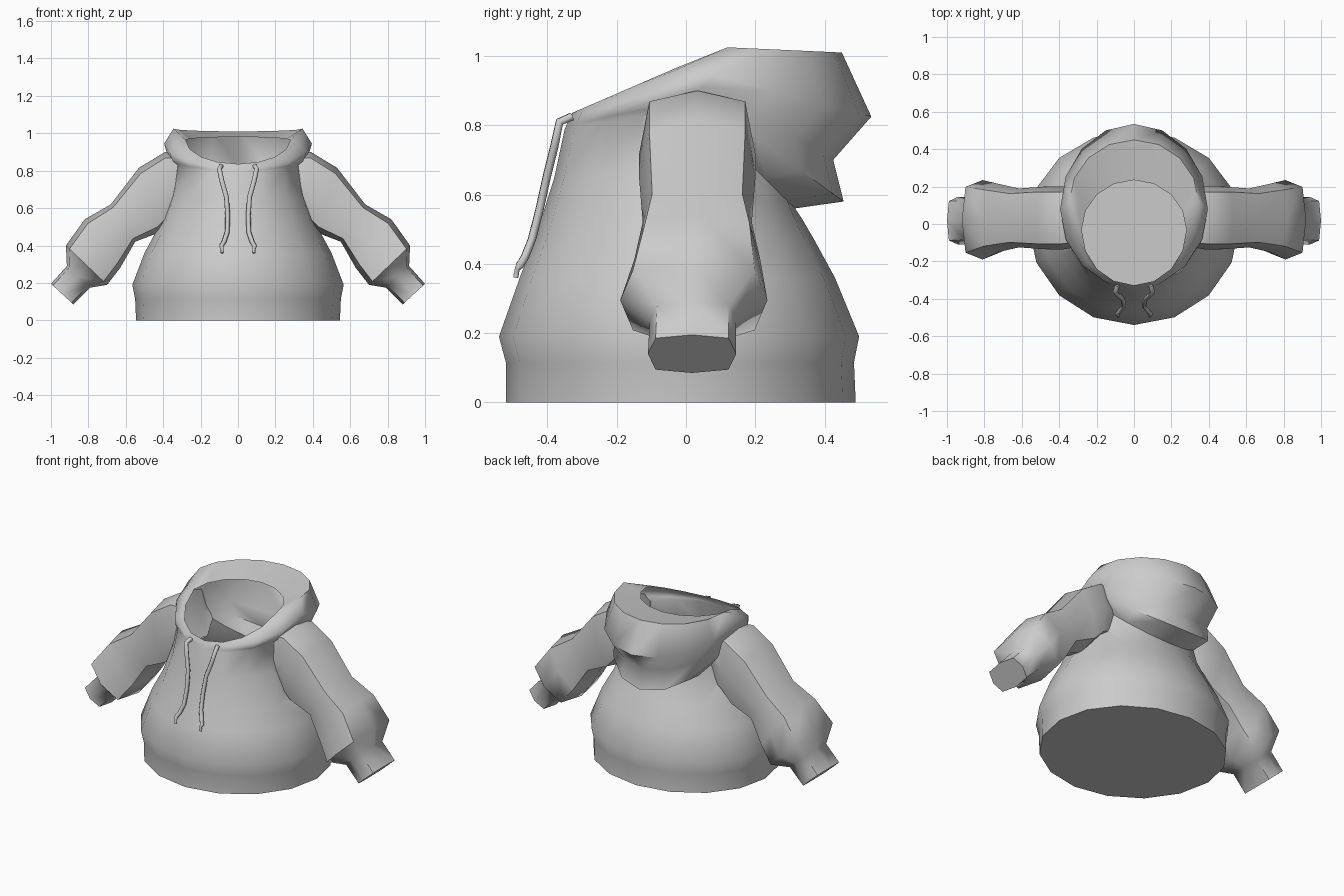
import bpy, bmesh, math
from mathutils import Vector

if "Cube" in bpy.data.objects:
    bpy.data.objects.remove(bpy.data.objects["Cube"])

fabric = bpy.data.materials.new("grey fabric")
fabric.diffuse_color = (0.6, 0.6, 0.6, 1)
fabric.use_nodes = True
fabric.node_tree.nodes["Principled BSDF"].inputs["Base Color"].default_value = fabric.diffuse_color


def loft(name, rings, end_point=None):
    """Skin a list of closed rings; the far end is a flat cap or a fan."""
    bm = bmesh.new()
    rows = [[bm.verts.new(p) for p in ring] for ring in rings]
    n = len(rows[0])
    for a, b in zip(rows, rows[1:]):
        for i in range(n):
            j = (i + 1) % n
            bm.faces.new((a[i], a[j], b[j], b[i]))
    bm.faces.new(rows[0][::-1])
    if end_point is None:
        bm.faces.new(rows[-1])
    else:
        tip = bm.verts.new(end_point)
        for i in range(n):
            bm.faces.new((rows[-1][i], rows[-1][(i + 1) % n], tip))
    bmesh.ops.recalc_face_normals(bm, faces=bm.faces)
    mesh = bpy.data.meshes.new(name)
    bm.to_mesh(mesh)
    bm.free()
    obj = bpy.data.objects.new(name, mesh)
    bpy.context.collection.objects.link(obj)
    mesh.materials.append(fabric)
    return obj


def body_ring(w, yf, ys, yb, zf, zs, zb, n=16):
    """Ring set by its half width and its front, side and back points."""
    pts = []
    for i in range(n):
        t = 2 * math.pi * i / n
        c = math.cos(t)
        y, z = (yf, zf) if c > 0 else (yb, zb)
        pts.append((w * math.sin(t), ys + (y - ys) * abs(c), zs + (z - zs) * abs(c)))
    return pts


def sleeve_ring(upper, lower, y0, y1, side, n=8):
    """Rounded box section between an upper and a lower point."""
    up, lo = Vector((upper[0], 0, upper[1])), Vector((lower[0], 0, lower[1]))
    mid, half = (up + lo) / 2, (up - lo) / 2
    pts = []
    for i in range(n):
        t = 2 * math.pi * i / n
        c, s = math.cos(t), math.sin(t)
        c, s = (math.copysign(abs(v) ** 0.55, v) if abs(v) > 1e-6 else 0 for v in (c, s))
        p = mid + half * c
        pts.append((p.x * side, (y0 + y1) / 2 + (y1 - y0) / 2 * s, p.z))
    return pts


# Body and hood: hem, belly, chest, hood root, hood bag, ridge, face opening
body_rows = [
    (.545, -.52, 0, .49, 0, 0, 0),
    (.55, -.52, 0, .485, .115, .115, .115),
    (.565, -.54, 0, .50, .19, .19, .19),
    (.50, -.48, 0, .43, .36, .36, .36),
    (.43, -.43, 0, .37, .49, .49, .47),
    (.37, -.38, 0, .335, .65, .67, .53),
    (.345, -.35, .02, .315, .79, .85, .56),
    (.375, -.345, .04, .455, .80, .88, .58),
    (.385, -.341, .05, .425, .81, .91, .70),
    (.395, -.337, .08, .535, .82, .945, .825),
    (.345, -.333, .12, .45, .828, 1.025, 1.01),
    (.28, -.328, -.03, .235, .836, .965, .98),
]
opening = Vector((0, -.05, .93))
body = loft("hoodie_body", [body_ring(*r) for r in body_rows], opening)

# Sleeves ending in a cuff, joined into the body
sleeve_rows = [
    ((.28, .89), (.28, .58), -.12, .17),
    ((.39, .90), (.36, .54), -.135, .20),
    ((.53, .815), (.42, .47), -.135, .20),
    ((.68, .62), (.55, .42), -.125, .19),
    ((.82, .54), (.63, .28), -.15, .215),
    ((.92, .40), (.70, .19), -.19, .235),
    ((.915, .29), (.79, .175), -.105, .145),
    ((1.0, .195), (.88, .085), -.11, .145),
]
for side in (1, -1):
    sleeve = loft("sleeve_cutter", [sleeve_ring(*r, side) for r in sleeve_rows])
    mod = body.modifiers.new("join", "BOOLEAN")
    mod.operation, mod.solver, mod.object = "UNION", "EXACT", sleeve
    bpy.context.view_layer.objects.active = body
    bpy.ops.object.modifier_apply(modifier=mod.name)
    bpy.data.objects.remove(sleeve)

# Open the hood by removing the fan that closed it
bm = bmesh.new()
bm.from_mesh(body.data)
tip = min(bm.verts, key=lambda v: (v.co - opening).length)
bmesh.ops.delete(bm, geom=[tip], context="VERTS")
bm.to_mesh(body.data)
bm.free()

# Drawstrings: a hanging cord with a thinner tip
cord = [(.09, -.33, .825), (.10, -.365, .81), (.085, -.38, .74), (.062, -.40, .66),
        (.055, -.422, .56), (.058, -.445, .47), (.075, -.465, .42), (.09, -.48, .395),
        (.085, -.487, .385), (.085, -.492, .36)]
for side, label in ((1, "right"), (-1, "left")):
    curve = bpy.data.curves.new(label + "_drawstring", "CURVE")
    curve.dimensions = "3D"
    curve.bevel_depth, curve.bevel_resolution, curve.use_fill_caps = .013, 1, True
    spline = curve.splines.new("POLY")
    spline.points.add(len(cord) - 1)
    for i, (p, (x, y, z)) in enumerate(zip(spline.points, cord)):
        p.co = (x * side, y, z, 1)
        p.radius = .65 if i > 7 else 1
    curve.materials.append(fabric)
    bpy.context.collection.objects.link(bpy.data.objects.new(label + "_drawstring", curve))

# Soft cloth shading with crisp hem and cuff edges
bpy.ops.object.select_all(action="DESELECT")
body.select_set(True)
bpy.context.view_layer.objects.active = body
bpy.ops.object.shade_smooth_by_angle(angle=math.radians(60))
